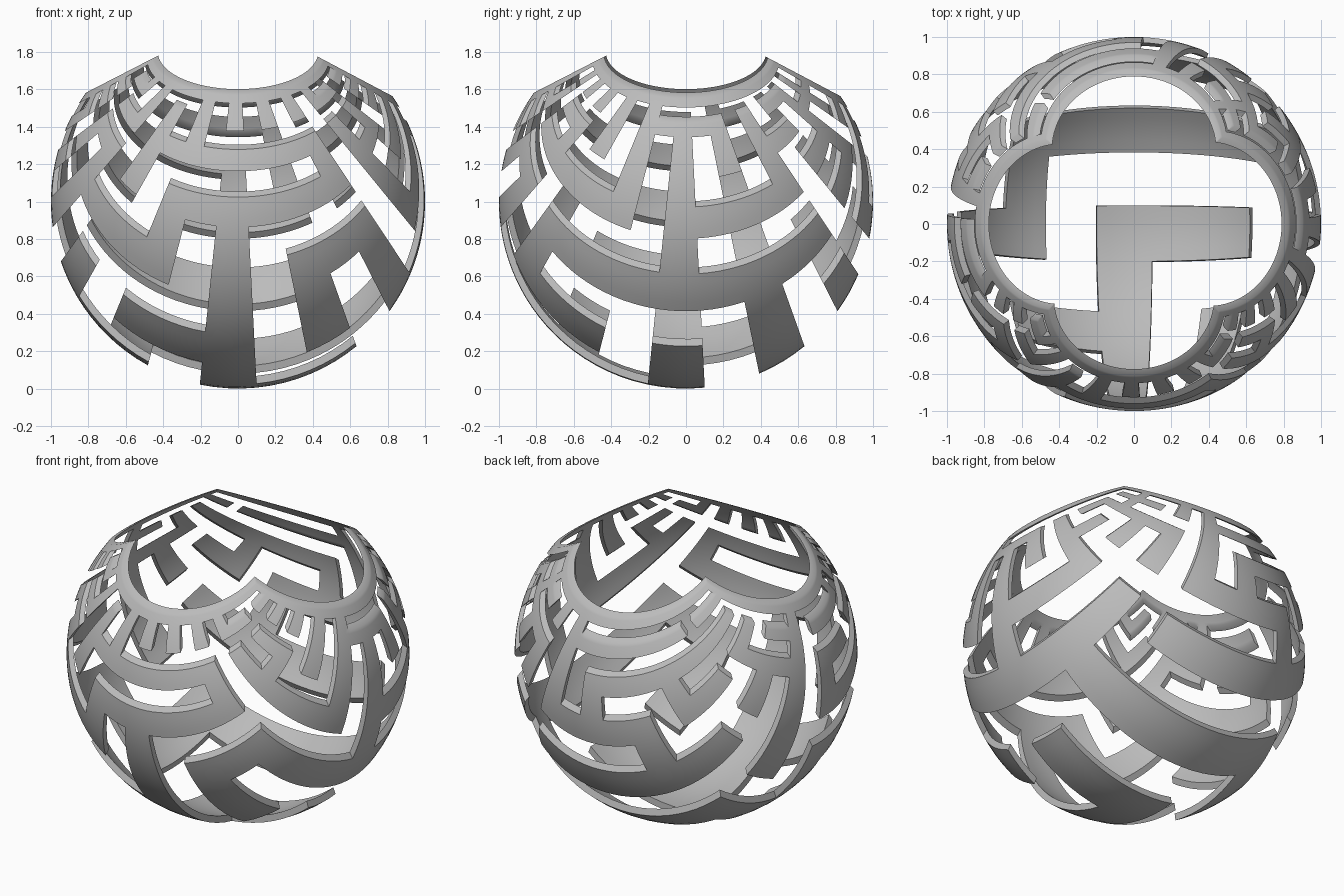
import bpy, bmesh, random
from mathutils import Vector

if "Cube" in bpy.data.objects:
    bpy.data.objects.remove(bpy.data.objects["Cube"])

HALF = 6           # nodes run from -6 to 6 in both directions
PITCH = 0.307      # width of a wall and of a gap on the flat plan
SHIFT = -0.053     # plan offset of the middle node
THICK = 0.042      # shell thickness along the rays from the pole
SUB = 4            # subdivisions per cell
POLE = Vector((0, 0, 2))

# Main wall runs on the flat plan: start node, end node
RUNS = [
    (0, 0, 1, 0), (0, 0, 0, -3), (-1, -1, 0, -1),
    (-1, 0, -2, 0), (-2, 0, -2, -1), (-1, 0, -1, 1), (-1, 1, 2, 1),
    (2, -2, 2, 2), (1, -2, 2, -2), (1, -2, 1, -1), (2, 0, 5, 0),
    (-1, -3, 2, -3), (-1, -3, -1, -2), (-1, -2, -3, -2), (2, -3, 2, -4),
    (-2, -3, -2, -4), (-2, -4, 2, -4), (-1, -6, -1, -4), (1, -6, 1, -5),
    (3, -1, 3, -3), (3, -1, 5, -1), (5, -1, 5, 1), (5, -1, 6, -1),
    (3, 0, 3, 2), (5, 1, 4, 1), (-2, 1, -3, 1),
    (-2, 2, 1, 2), (-1, 2, -1, 3), (-2, 3, -2, 4), (-2, 4, 0, 4), (-1, 5, 1, 5),
]

nodes = [(i, j) for i in range(-HALF, HALF + 1) for j in range(-HALF, HALF + 1)]
parent = {n: n for n in nodes}
cells = set()


def root(n):
    while parent[n] != n:
        n = parent[n]
    return n


def link(a, b):
    """Fill the wall cells between two neighbouring nodes."""
    parent[root(a)] = root(b)
    cells.update({(2 * a[0], 2 * a[1]), (2 * b[0], 2 * b[1]), (a[0] + b[0], a[1] + b[1])})


def run(i0, j0, i1, j1):
    n = max(abs(i1 - i0), abs(j1 - j0))
    di, dj = (i1 - i0) // n, (j1 - j0) // n
    for k in range(n):
        link((i0 + k * di, j0 + k * dj), (i0 + (k + 1) * di, j0 + (k + 1) * dj))


# Square rim, then the main runs
for s in (-HALF, HALF):
    run(-HALF, s, HALF, s)
    run(s, -HALF, s, HALF)
for r in RUNS:
    run(*r)

# Remaining maze walls: join every leftover node without making loops
random.seed(7)
spare = [((i, j), (i + a, j + b)) for i, j in nodes for a, b in ((1, 0), (0, 1))
         if (i + a, j + b) in parent]
random.shuffle(spare)
closed = {(-2, -3)}
for a, b in spare:
    inner = any(max(abs(n[0]), abs(n[1])) <= 2 or n in closed for n in (a, b))
    if not inner and root(a) != root(b):
        link(a, b)


def on_sphere(p, q):
    """Project a plan point from the pole onto the unit sphere resting on z = 0."""
    u, v = SHIFT + p * PITCH / SUB, SHIFT + q * PITCH / SUB
    r2 = u * u + v * v
    return Vector((4 * u, 4 * v, 2 * r2)) / (r2 + 4)


# Curved maze sheet
bm = bmesh.new()
grid = {}


def vert(p, q):
    if (p, q) not in grid:
        grid[p, q] = bm.verts.new(on_sphere(p, q))
    return grid[p, q]


for ci, cj in sorted(cells):
    p0, q0 = ci * SUB - SUB // 2, cj * SUB - SUB // 2
    for p in range(p0, p0 + SUB):
        for q in range(q0, q0 + SUB):
            bm.faces.new((vert(p, q), vert(p, q + 1), vert(p + 1, q + 1), vert(p + 1, q)))

# Thicken toward the pole, so the side walls follow the light rays
ext = bmesh.ops.extrude_face_region(bm, geom=bm.faces[:], use_keep_orig=True)
for v in ext["geom"]:
    if isinstance(v, bmesh.types.BMVert):
        v.co += (POLE - v.co).normalized() * THICK
bmesh.ops.recalc_face_normals(bm, faces=bm.faces[:])

mesh = bpy.data.meshes.new("maze_shell")
bm.to_mesh(mesh)
bm.free()
shell = bpy.data.objects.new("maze_shell", mesh)
bpy.context.collection.objects.link(shell)

grey = bpy.data.materials.new("plain grey")
grey.diffuse_color = (0.5, 0.5, 0.5, 1)
grey.use_nodes = True
grey.node_tree.nodes["Principled BSDF"].inputs["Base Color"].default_value = grey.diffuse_color
mesh.materials.append(grey)

bpy.context.view_layer.objects.active = shell
shell.select_set(True)
bpy.ops.object.shade_smooth_by_angle(angle=0.6)
